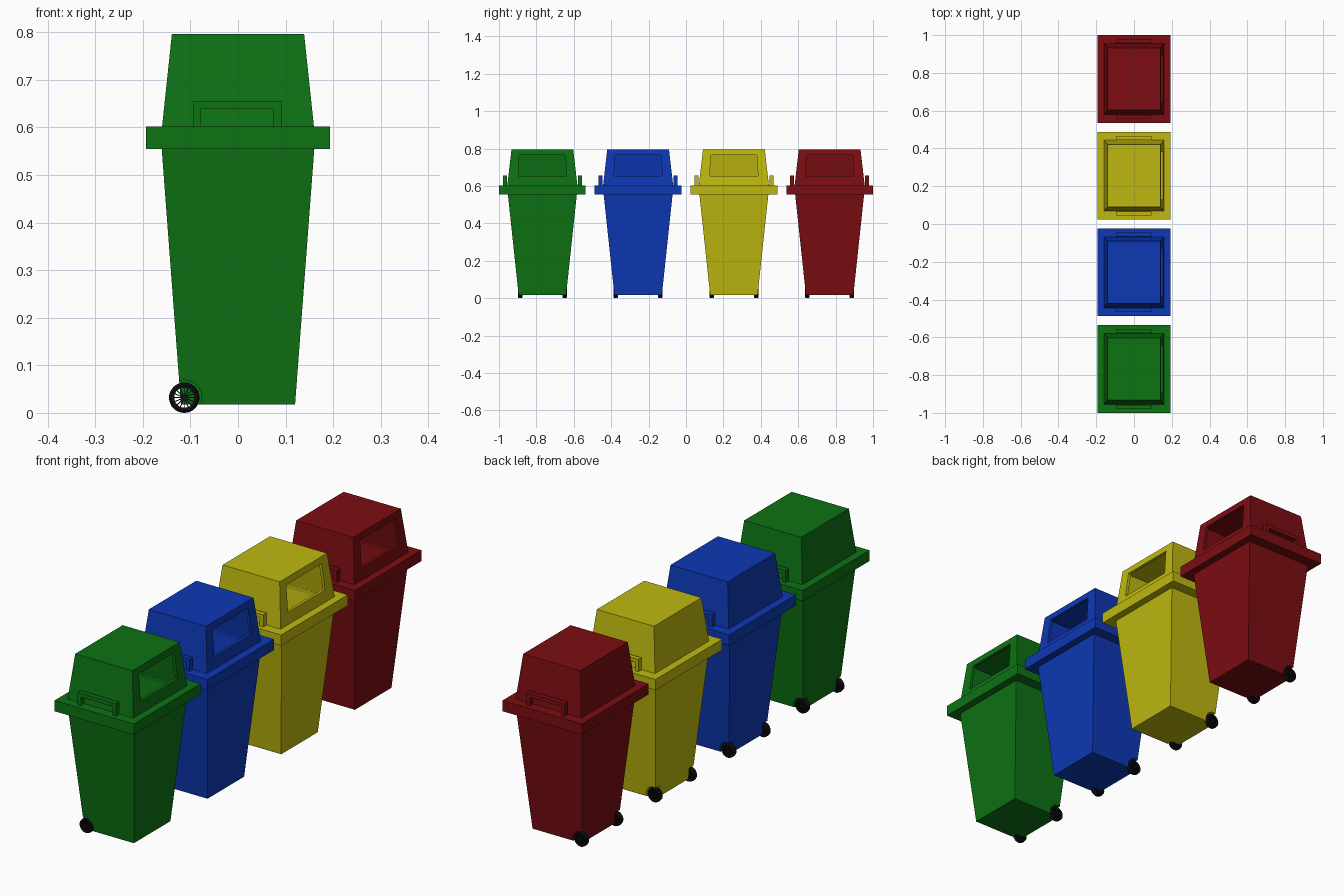
import bpy, bmesh, math
from mathutils import Matrix

if "Cube" in bpy.data.objects:
    bpy.data.objects.remove(bpy.data.objects["Cube"])

AXLE_X, AXLE_Z, WHEEL_R = -0.113, 0.032, 0.032


def add_object(name, bm):
    bmesh.ops.recalc_face_normals(bm, faces=bm.faces)
    mesh = bpy.data.meshes.new(name)
    bm.to_mesh(mesh)
    bm.free()
    ob = bpy.data.objects.new(name, mesh)
    bpy.context.collection.objects.link(ob)
    return ob


def loft(name, rings, closed=False, x=0.0):
    """Skin rectangular rings (half x, half y, z); closed joins last to first."""
    bm = bmesh.new()
    loops = [[bm.verts.new((x + sx * hx, sy * hy, z))
              for sx, sy in ((-1, -1), (1, -1), (1, 1), (-1, 1))] for hx, hy, z in rings]
    pairs = list(zip(loops, loops[1:]))
    if closed:
        pairs.append((loops[-1], loops[0]))
    else:
        bm.faces.new(loops[0])
        bm.faces.new(loops[-1])
    for a, b in pairs:
        for i in range(4):
            j = (i + 1) % 4
            bm.faces.new((a[i], a[j], b[j], b[i]))
    return add_object(name, bm)


def add_cylinder(bm, r, y0, y1, seg=24):
    m = Matrix.Translation((AXLE_X, (y0 + y1) / 2, AXLE_Z)) @ Matrix.Rotation(math.pi / 2, 4, 'X')
    bmesh.ops.create_cone(bm, cap_ends=True, segments=seg, radius1=r, radius2=r,
                          depth=abs(y1 - y0), matrix=m)


def cut(ob, cutter):
    mod = ob.modifiers.new("cut", 'BOOLEAN')
    mod.operation, mod.solver, mod.object = 'DIFFERENCE', 'EXACT', cutter
    dg = bpy.context.evaluated_depsgraph_get()
    mesh = bpy.data.meshes.new_from_object(ob.evaluated_get(dg))
    ob.modifiers.clear()
    ob.data = mesh
    bpy.data.objects.remove(cutter)


# Hollow tapered body with wheel wells
body = loft("body", [(0.12, 0.127, 0.018), (0.163, 0.188, 0.59),
                     (0.151, 0.176, 0.59), (0.108, 0.09, 0.075)])
for s in (-1, 1):
    bm = bmesh.new()
    add_cylinder(bm, 0.037, s * 0.102, s * 0.2, 32)
    cut(body, add_object("wheel_well_cutter", bm))

# Overhanging rim
rim = loft("rim", [(0.193, 0.232, 0.555), (0.193, 0.232, 0.602),
                   (0.15, 0.175, 0.602), (0.15, 0.175, 0.555)], closed=True)

# Hollow lid with a slot on the +x side
lid = loft("lid", [(0.127, 0.153, 0.783), (0.148, 0.176, 0.598),
                   (0.16, 0.188, 0.598), (0.139, 0.165, 0.796)])
cut(lid, loft("slot_cutter", [(0.1, 0.129, 0.653), (0.1, 0.123, 0.767)], x=0.2))

# Arched handles on both sides of the rim
handles = []
for s in (-1, 1):
    bm = bmesh.new()
    outline = [(-0.095, 0.6), (-0.095, 0.656), (0.092, 0.656), (0.092, 0.6),
               (0.074, 0.6), (0.074, 0.639), (-0.079, 0.639), (-0.079, 0.6)]
    face = bm.faces.new([bm.verts.new((x, s * 0.19, z)) for x, z in outline])
    ext = bmesh.ops.extrude_face_region(bm, geom=[face])
    bmesh.ops.translate(bm, vec=(0, s * 0.021, 0),
                        verts=[v for v in ext["geom"] if isinstance(v, bmesh.types.BMVert)])
    handles.append(add_object("handle", bm))

# Spoked wheels: rounded tyre, hub, spokes and axle stub
wheels = []
for s in (-1, 1):
    bm = bmesh.new()
    yc, n = s * 0.119, 32
    profile = [(0.021, -0.011), (0.027, -0.012), (0.031, -0.008), (0.032, 0),
               (0.031, 0.008), (0.027, 0.012), (0.021, 0.011)]
    rings = []
    for i in range(n):
        a = 2 * math.pi * i / n
        rings.append([bm.verts.new((AXLE_X + r * math.cos(a), yc + y, AXLE_Z + r * math.sin(a)))
                      for r, y in profile])
    for i in range(n):
        a, b = rings[i], rings[(i + 1) % n]
        for j in range(len(profile)):
            k = (j + 1) % len(profile)
            bm.faces.new((a[j], a[k], b[k], b[j]))
    add_cylinder(bm, 0.007, yc - 0.009, yc + 0.009, 16)
    add_cylinder(bm, 0.004, s * 0.09, yc, 12)
    for i in range(16):
        m = (Matrix.Translation((AXLE_X, yc, AXLE_Z)) @ Matrix.Rotation(math.pi * i / 8, 4, 'Y')
             @ Matrix.Translation((0.014, 0, 0)) @ Matrix.Diagonal((0.018, 0.012, 0.002, 1)))
        bmesh.ops.create_cube(bm, size=1, matrix=m)
    wheels.append(add_object("wheel", bm))


def material(name, rgb):
    mat = bpy.data.materials.new(name)
    mat.diffuse_color = (*rgb, 1)
    mat.use_nodes = True
    mat.node_tree.nodes["Principled BSDF"].inputs["Base Color"].default_value = mat.diffuse_color
    return mat


# Four coloured copies in a row along y
black = material("black", (0.005, 0.005, 0.005))
colours = [("green", (0.004, 0.17, 0.007)), ("blue", (0.004, 0.04, 0.46)),
           ("yellow", (0.52, 0.48, 0.005)), ("red", (0.2, 0.004, 0.006))]
parts = [body, rim, lid] + handles + wheels
for i, (cname, rgb) in enumerate(colours):
    mat = material(cname, rgb)
    for p in parts:
        ob = p.copy()
        ob.data = p.data.copy()
        ob.name = f"{cname}_{p.name.split('.')[0]}"
        ob.data.materials.clear()
        ob.data.materials.append(black if p in wheels else mat)
        ob.location.y = (i - 1.5) * 0.512
        bpy.context.collection.objects.link(ob)
for p in parts:
    bpy.data.objects.remove(p)
